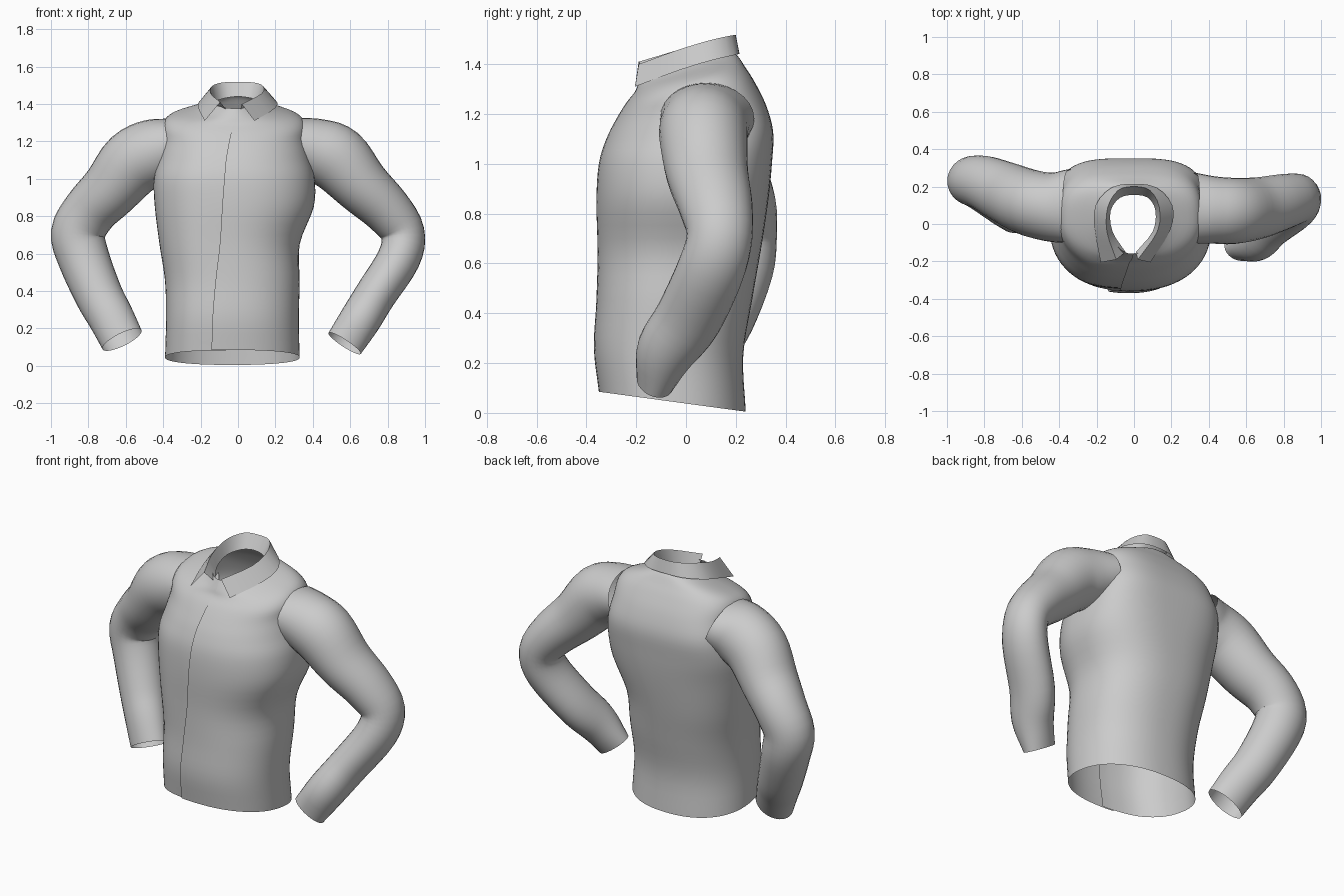
import bpy, bmesh
from math import sin, cos, pi, asin, copysign
from mathutils import Vector

old = bpy.data.objects.get("Cube")
if old:
    bpy.data.objects.remove(old, do_unlink=True)

cloth = bpy.data.materials.new("grey cloth")
cloth.use_nodes = True
GREY = (0.6, 0.6, 0.6, 1)
cloth.diffuse_color = GREY
cloth.node_tree.nodes["Principled BSDF"].inputs["Base Color"].default_value = GREY


def smooth_rows(rows, steps):
    """Pass a smooth spline through rows of numbers."""
    rows = [Vector(r) for r in rows]
    out = []
    for i in range(len(rows) - 1):
        b, c = rows[i], rows[i + 1]
        a = rows[i - 1] if i else b * 2 - c
        d = rows[i + 2] if i + 2 < len(rows) else c * 2 - b
        for k in range(steps):
            t = k / steps
            out.append(b + (c - a) * (t / 2) + (a * 2 - b * 5 + c * 4 - d) * (t * t / 2)
                       + (b * 3 - a - c * 3 + d) * (t ** 3 / 2))
    return out + [rows[-1]]


def loft(name, rings, closed, angle=40, is_hole=lambda p: False):
    """Skin a list of equal point rings into an open cloth surface."""
    bm = bmesh.new()
    grid = [[bm.verts.new(p) for p in ring] for ring in rings]
    n = len(grid[0])
    for low, high in zip(grid, grid[1:]):
        for j in range(n if closed else n - 1):
            k = (j + 1) % n
            if not is_hole(low[j].co):
                bm.faces.new((low[j], low[k], high[k], high[j]))
    bmesh.ops.delete(bm, geom=[v for v in bm.verts if not v.link_faces], context="VERTS")
    mesh = bpy.data.meshes.new(name)
    bm.to_mesh(mesh)
    bm.free()
    mesh.materials.append(cloth)
    ob = bpy.data.objects.new(name, mesh)
    bpy.context.collection.objects.link(ob)
    bpy.ops.object.select_all(action="DESELECT")
    ob.select_set(True)
    bpy.context.view_layer.objects.active = ob
    bpy.ops.object.shade_smooth_by_angle(angle=angle * pi / 180)


# Torso rows: centre x, half width, front y, front z, back y, back z,
# placket x, front roundness, back roundness
torso_rows = [
    (-.03, .36, -.35, .085, .24, .005, -.125, .88, .88),
    (-.03, .355, -.37, .26, .23, .23, -.12, .88, .88),
    (-.03, .36, -.36, .45, .265, .45, -.105, .88, .85),
    (-.045, .375, -.355, .65, .3, .65, -.085, .88, .82),
    (-.02, .425, -.36, .85, .33, .85, -.07, .88, .76),
    (-.02, .43, -.35, 1.0, .345, 1.0, -.06, .88, .66),
    (-.02, .405, -.32, 1.1, .35, 1.13, -.055, .9, .58),
    (-.02, .385, -.28, 1.18, .32, 1.24, -.045, .92, .6),
    (-.02, .38, -.24, 1.245, .275, 1.33, -.035, .95, .65),
    (-.02, .335, -.205, 1.29, .24, 1.385, -.025, 1, .75),
    (-.01, .2, -.19, 1.325, .21, 1.43, -.015, 1.1, .85),
    (-.01, .135, -.165, 1.375, .185, 1.45, -.01, 1.2, .88),
]
COLS = 72


def torso_ring(row):
    cx, rx, yf, zf, yb, zb, px, front, back = row
    cy, ry = (yf + yb) / 2, (yb - yf) / 2
    start = asin((px - cx) / rx)
    ring = []
    for j in range(COLS + 1):
        t = j / COLS
        a = start + t * (2 * pi + .2)
        # the last columns tuck beneath the front edge
        tuck = 1 - .035 * min(1, max(0, (t - .9) / .06))
        power = front if cos(a) > 0 else back
        sx = copysign(abs(sin(a)) ** power, sin(a)) * tuck
        sy = -copysign(abs(cos(a)) ** power, cos(a)) * tuck
        ring.append((cx + rx * sx, cy + ry * sy, zf + (zb - zf) * (sy + 1) / 2))
    return ring


def armhole(p):
    """Openings covered by the sleeve tops."""
    return abs(p.x + .02) > .3 and ((p.y - .07) / .12) ** 2 + ((p.z - 1.17) / .1) ** 2 < 1


loft("shirt_body", [torso_ring(r) for r in smooth_rows(torso_rows, 4)], False, is_hole=armhole)


# Sleeve rows: centre x, y, z, radius in the bend plane, radius across it
left_rows = [
    (.31, .085, 1.185, .145, .19), (.42, .075, 1.155, .168, .18),
    (.53, .07, 1.105, .178, .177), (.66, .085, .965, .152, .165),
    (.8, .12, .83, .132, .148), (.88, .135, .71, .118, .132),
    (.86, .1, .575, .115, .135), (.735, .01, .38, .11, .135),
    (.655, -.08, .25, .11, .12), (.57, -.125, .12, .103, .075),
]
right_rows = [
    (-.33, .095, 1.185, .145, .2), (-.44, .09, 1.145, .178, .185),
    (-.56, .115, 1.085, .18, .177), (-.68, .165, .945, .157, .165),
    (-.79, .215, .83, .145, .148), (-.855, .23, .71, .145, .135),
    (-.825, .215, .575, .138, .135), (-.745, .15, .38, .128, .125),
    (-.68, .09, .26, .122, .11), (-.62, .035, .14, .116, .09),
]


def sleeve(name, rows):
    path = smooth_rows(rows, 4)
    rings = []
    for i, p in enumerate(path):
        centre = p[:3]
        ahead, behind = path[min(i + 1, len(path) - 1)], path[max(i - 1, 0)]
        tangent = (Vector(ahead[:3]) - Vector(behind[:3])).normalized()
        across = Vector((0, 1, 0))
        across = (across - tangent * across.dot(tangent)).normalized()
        bend = tangent.cross(across)
        rings.append([Vector(centre) + bend * (p[3] * cos(2 * pi * j / 28))
                      + across * (p[4] * sin(2 * pi * j / 28)) for j in range(28)])
    loft(name, rings, True)


sleeve("left_sleeve", left_rows)
sleeve("right_sleeve", right_rows)

# Collar: inner band edge, fold line and outer leaf edge, right front to left front
band = [(-.045, -.15, 1.35), (-.115, -.04, 1.38), (-.125, .07, 1.41), (-.075, .14, 1.43),
        (0, .155, 1.44), (.075, .14, 1.43), (.115, .07, 1.41), (.1, -.04, 1.38), (.01, -.15, 1.36)]
fold = [(-.095, -.19, 1.41), (-.145, -.04, 1.455), (-.14, .09, 1.495), (-.085, .18, 1.515),
        (0, .2, 1.517), (.085, .18, 1.515), (.135, .09, 1.495), (.125, -.04, 1.455), (.02, -.19, 1.4)]
leaf = [(-.178, -.205, 1.31), (-.21, -.03, 1.375), (-.205, .1, 1.415), (-.12, .195, 1.437),
        (0, .215, 1.442), (.12, .195, 1.437), (.205, .1, 1.415), (.195, -.03, 1.375), (.088, -.205, 1.31)]
loft("collar", [smooth_rows(r, 3) for r in (band, fold, leaf)], False, 30)
